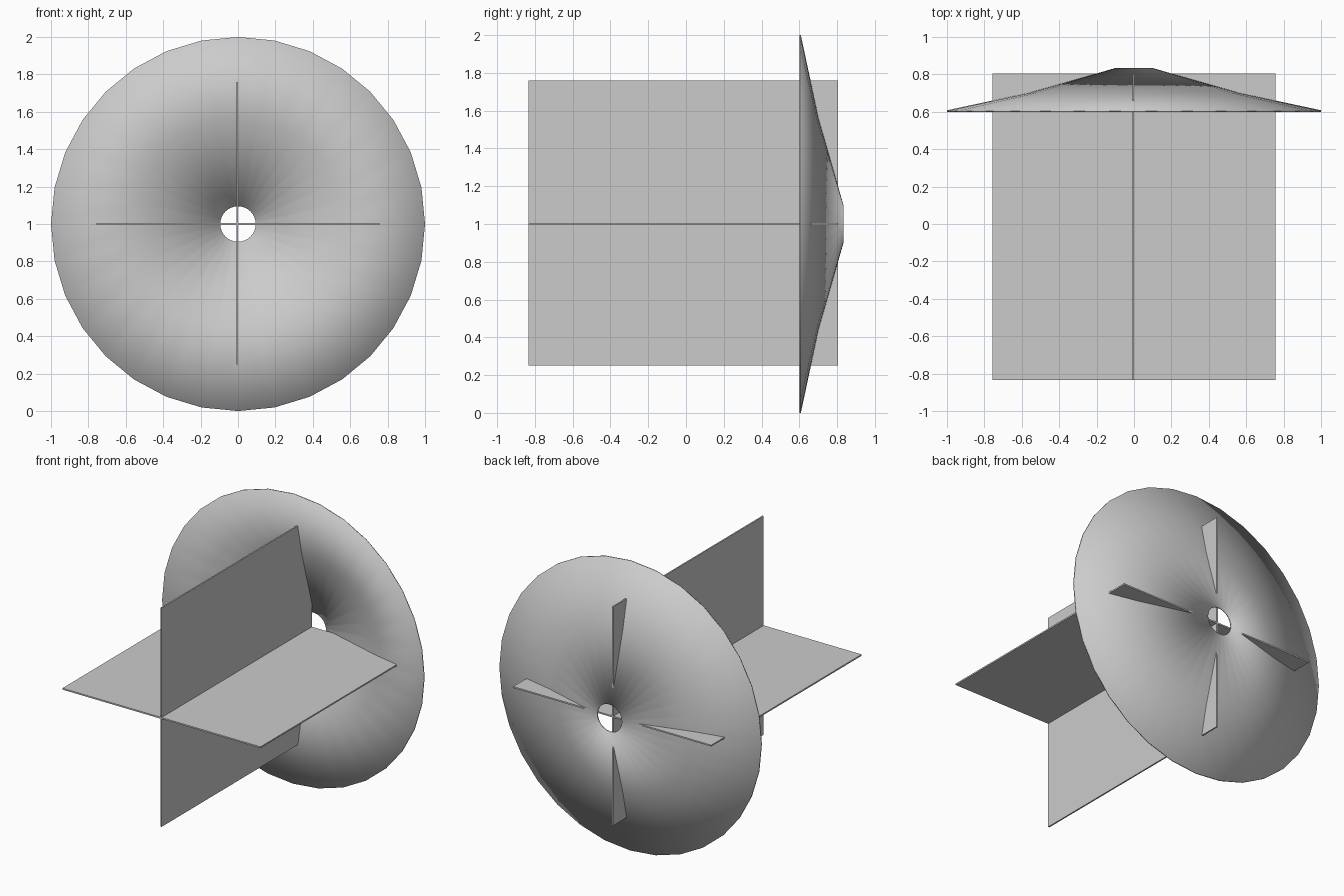
import bpy, bmesh
from math import sin, cos, pi

if "Cube" in bpy.data.objects:
    bpy.data.objects.remove(bpy.data.objects["Cube"])

SIDES = 32


def make_object(name, bm):
    bmesh.ops.recalc_face_normals(bm, faces=bm.faces[:])
    mesh = bpy.data.meshes.new(name)
    bm.to_mesh(mesh)
    bm.free()
    ob = bpy.data.objects.new(name, mesh)
    bpy.context.collection.objects.link(ob)
    return ob


def plate(name, size, centre):
    bm = bmesh.new()
    bmesh.ops.create_cube(bm, size=1)
    for v in bm.verts:
        v.co = [c + a * s for c, a, s in zip(centre, v.co, size)]
    return make_object(name, bm)


# Dish: closed thin profile (radius, y) turned about the y axis, open at the hub
profile = [(1.0, 0.60), (0.56, 0.692), (0.095, 0.824),
           (0.095, 0.835), (0.56, 0.702), (1.0, 0.608)]
bm = bmesh.new()
rings = [[bm.verts.new((r * sin(2 * pi * i / SIDES), y, 1 + r * cos(2 * pi * i / SIDES)))
          for i in range(SIDES)] for r, y in profile]
for k, a in enumerate(rings):
    b = rings[(k + 1) % len(rings)]
    for i in range(SIDES):
        j = (i + 1) % SIDES
        bm.faces.new((a[i], a[j], b[j], b[i]))
dish = make_object("dish", bm)
dish.data.shade_smooth()

# Crossed fins that pierce the dish
plate("vertical_fin", (0.01, 1.64, 1.51), (-0.004, -0.015, 1.005))
plate("horizontal_fin", (1.512, 1.64, 0.01), (0, -0.015, 1.0))
